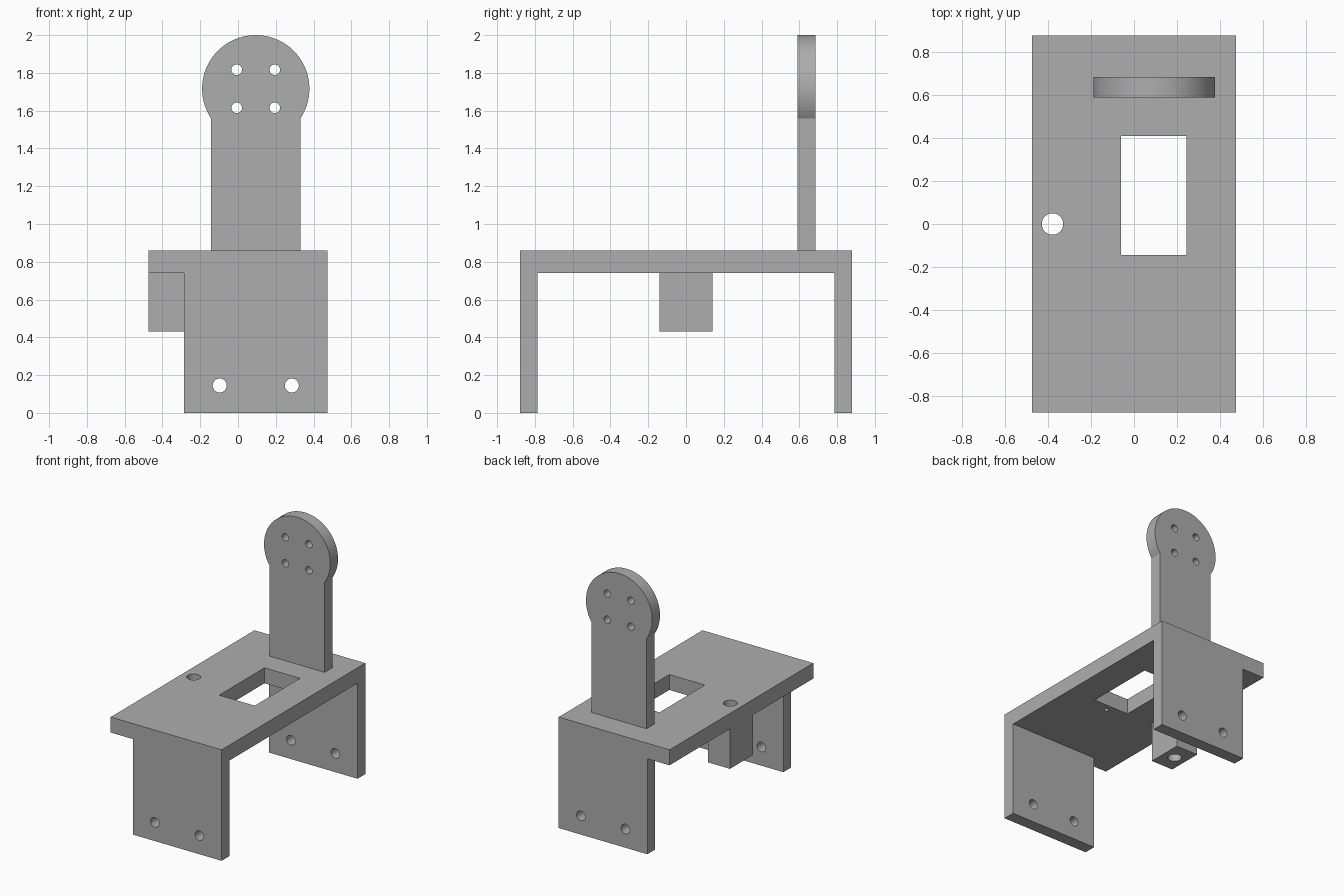
import bpy, bmesh, math
from mathutils import Matrix

if "Cube" in bpy.data.objects:
    bpy.data.objects.remove(bpy.data.objects["Cube"])

grey = bpy.data.materials.new("plain grey")
grey.diffuse_color = (0.42, 0.42, 0.42, 1)
grey.use_nodes = True
grey.node_tree.nodes["Principled BSDF"].inputs["Base Color"].default_value = grey.diffuse_color


def make_object(name, bm):
    bmesh.ops.recalc_face_normals(bm, faces=bm.faces[:])
    mesh = bpy.data.meshes.new(name)
    bm.to_mesh(mesh)
    bm.free()
    mesh.materials.append(grey)
    obj = bpy.data.objects.new(name, mesh)
    bpy.context.collection.objects.link(obj)
    return obj


def box(name, x0, x1, y0, y1, z0, z1):
    bm = bmesh.new()
    bmesh.ops.create_cube(bm, size=1)
    for v in bm.verts:
        v.co = (x1 if v.co.x > 0 else x0,
                y1 if v.co.y > 0 else y0,
                z1 if v.co.z > 0 else z0)
    return make_object(name, bm)


def rod(x, y, z, radius, length, axis):
    bm = bmesh.new()
    turn = Matrix.Rotation(math.pi / 2, 4, 'X') if axis == 'Y' else Matrix()
    bmesh.ops.create_cone(bm, cap_ends=True, segments=40, radius1=radius,
                          radius2=radius, depth=length,
                          matrix=Matrix.Translation((x, y, z)) @ turn)
    return make_object("cutter", bm)


def combine(target, others, operation):
    """Apply a boolean for each helper, then remove the helper."""
    for other in others:
        mod = target.modifiers.new("boolean", 'BOOLEAN')
        mod.operation = operation
        mod.solver = 'EXACT'
        mod.object = other
        bpy.context.view_layer.objects.active = target
        bpy.ops.object.modifier_apply(modifier=mod.name)
        bpy.data.objects.remove(other)


def finish(obj):
    bpy.ops.object.select_all(action='DESELECT')
    obj.select_set(True)
    bpy.context.view_layer.objects.active = obj
    bpy.ops.object.shade_smooth_by_angle(angle=math.radians(30))


# Table frame: deck joined with a front and a back leg
frame = box("table_frame", -0.475, 0.475, -0.88, 0.88, 0.74, 0.86)
legs = [box("leg", -0.285, 0.475, *ys, 0, 0.8)
        for ys in ((-0.88, -0.785), (0.785, 0.88))]
combine(frame, legs, 'UNION')
bm = bmesh.new()
bm.from_mesh(frame.data)
bmesh.ops.dissolve_limit(bm, angle_limit=0.01, verts=bm.verts[:], edges=bm.edges[:])
bm.to_mesh(frame.data)
bm.free()

# Window, cable hole, leg bolt holes and blind screw holes under the deck
holes = [box("cutter", -0.06, 0.245, -0.145, 0.41, 0.6, 1.0),
         rod(-0.38, 0, 0.8, 0.05, 0.4, 'Z')]
holes += [rod(x, 0, 0.145, 0.037, 2.2, 'Y') for x in (-0.097, 0.285)]
holes += [rod(0.093, y, 0.74, 0.016, 0.14, 'Z') for y in (-0.197, 0.462)]
combine(frame, holes, 'DIFFERENCE')
finish(frame)

# Block hanging under the deck edge, drilled through
block = box("hanging_block", -0.475, -0.285, -0.14, 0.14, 0.43, 0.74)
combine(block, [rod(-0.38, 0, 0.6, 0.05, 0.6, 'Z')], 'DIFFERENCE')
finish(block)

# Upright arm: straight sides running into a round head
cx, cz, r, half = 0.094, 1.716, 0.284, 0.236
start = -math.acos(half / r)
sweep = math.pi - 2 * start
points = [(cx - half, 0.86), (cx + half, 0.86)]
points += [(cx + r * math.cos(start + sweep * i / 64),
            cz + r * math.sin(start + sweep * i / 64)) for i in range(65)]
bm = bmesh.new()
face = bm.faces.new([bm.verts.new((x, 0.59, z)) for x, z in points])
new = bmesh.ops.extrude_face_region(bm, geom=[face])["geom"]
bmesh.ops.translate(bm, vec=(0, 0.095, 0),
                    verts=[g for g in new if isinstance(g, bmesh.types.BMVert)])
arm = make_object("upright_arm", bm)
combine(arm, [rod(cx + sx * 0.101, 0.64, cz + sz * 0.101, 0.028, 0.4, 'Y')
              for sx in (-1, 1) for sz in (-1, 1)], 'DIFFERENCE')
finish(arm)
